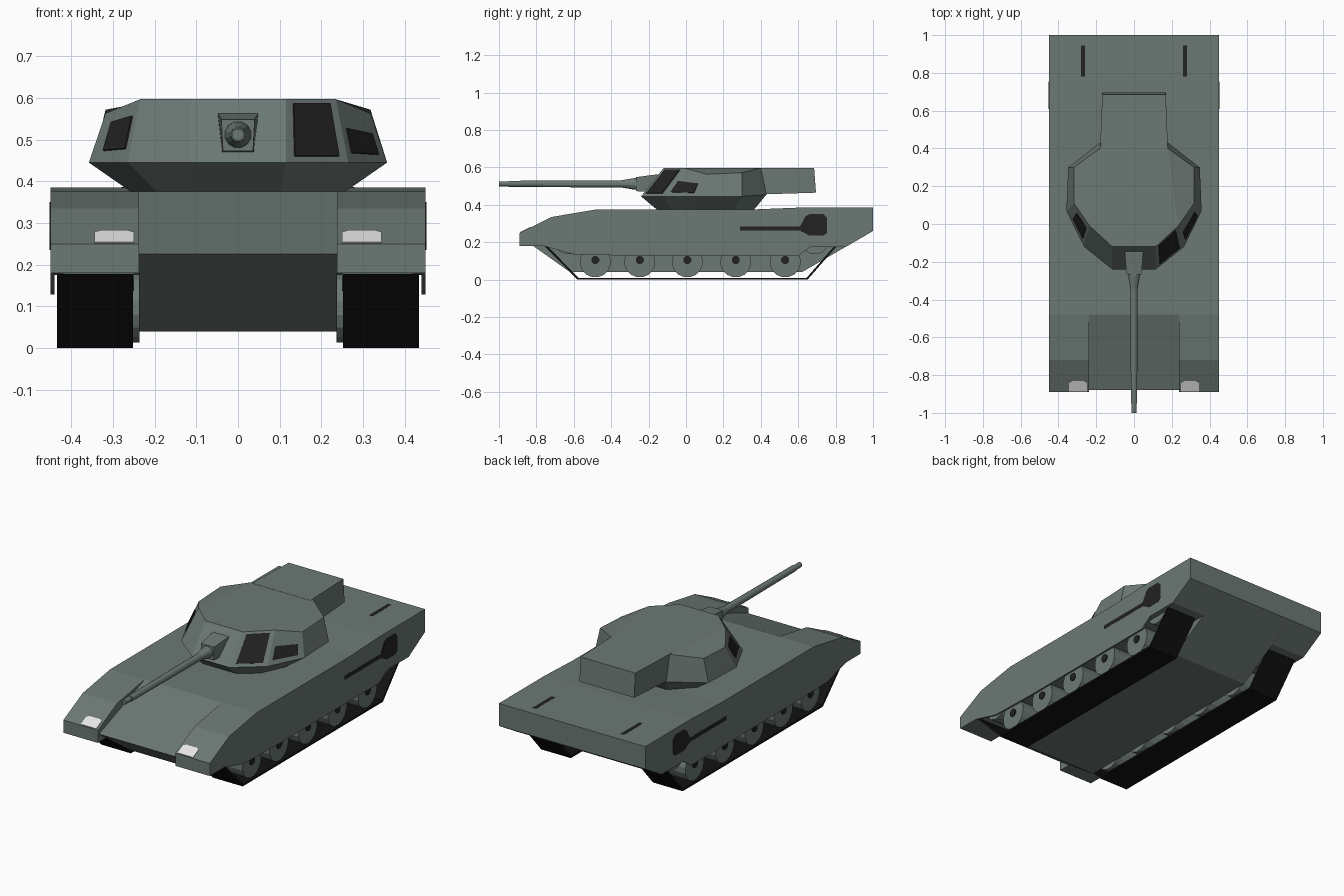
import bpy, bmesh, math
from mathutils import Vector

if "Cube" in bpy.data.objects:
    bpy.data.objects.remove(bpy.data.objects["Cube"])


def material(name, rgb):
    m = bpy.data.materials.new(name)
    m.diffuse_color = (*rgb, 1)
    m.use_nodes = True
    m.node_tree.nodes["Principled BSDF"].inputs["Base Color"].default_value = m.diffuse_color
    return m


GREEN = material("grey_green_paint", (0.15, 0.19, 0.177))
BLACK = material("track_black", (0.006, 0.006, 0.006))
DARK = material("dark_panel", (0.016, 0.016, 0.016))
WHITE = material("lamp_white", (0.8, 0.8, 0.8))


def finish(name, bm, mat):
    bmesh.ops.recalc_face_normals(bm, faces=bm.faces)
    me = bpy.data.meshes.new(name)
    bm.to_mesh(me)
    bm.free()
    me.materials.append(mat)
    ob = bpy.data.objects.new(name, me)
    bpy.context.collection.objects.link(ob)
    return ob


def loft(name, rings, mat):
    """Closed skin through rings of equal point count, with end caps."""
    bm = bmesh.new()
    vs = [[bm.verts.new(p) for p in r] for r in rings]
    n = len(rings[0])
    for a, b in zip(vs, vs[1:]):
        for i in range(n):
            j = (i + 1) % n
            bm.faces.new((a[i], a[j], b[j], b[i]))
    bm.faces.new(vs[0])
    bm.faces.new(vs[-1])
    return finish(name, bm, mat)


def side_prism(name, profile, x0, x1, mat):
    """Extrude a (y, z) profile across x."""
    return loft(name, [[(x, y, z) for y, z in profile] for x in (x0, x1)], mat)


def plate(name, corners, mat, t=0.004):
    c = [Vector(p) for p in corners]
    n = (c[2] - c[0]).cross(c[3] - c[1]).normalized() * t
    return loft(name, [[p - n for p in c], [p + n for p in c]], mat)


def circle(axis, r, n, u, v, w):
    """Circle about x or y, at axis position u, centred on (v, w)."""
    out = []
    for i in range(n):
        a = 2 * math.pi * (i + 0.5) / n
        p, q = v + r * math.cos(a), w + r * math.sin(a)
        out.append((u, p, q) if axis == "x" else (p, u, q))
    return out


# Hull: central body and the two overhanging fenders
deck = [(-0.48, 0.375), (0.35, 0.375), (0.6, 0.385), (1, 0.385), (1, 0.26)]
side_prism("hull_body", [(-0.62, 0.04), (-0.88, 0.225)] + deck + [(0.62, 0.04)],
           -0.238, 0.238, GREEN)
for s, tag in ((-1, "left"), (1, "right")):
    side_prism("fender_" + tag,
               [(-0.89, 0.18), (-0.89, 0.25), (-0.72, 0.335)] + deck + [(0.855, 0.175)],
               s * 0.238, s * 0.45, GREEN)
    side_prism("side_skirt_" + tag,
               [(-0.78, 0.185), (-0.6, 0.135), (-0.3, 0.128), (0.6, 0.128), (0.68, 0.185)],
               s * 0.44, s * 0.45, GREEN)

    # Track: thin open band bent around the wheels
    side_prism("track_" + tag,
               [(-0.755, 0.178), (-0.58, 0), (0.65, 0), (0.805, 0.178),
                (0.792, 0.178), (0.645, 0.01), (-0.575, 0.01), (-0.74, 0.178)],
               s * 0.252, s * 0.435, BLACK)

    # Road wheels with dark hubs, and end wheels half hidden by the fender
    for i, y in enumerate((-0.485, -0.247, 0.007, 0.266, 0.53)):
        loft(f"road_wheel_{tag}_{i}",
             [circle("x", 0.083, 16, s * x, y, 0.095) for x in (0.236, 0.425)], GREEN)
        loft(f"wheel_hub_{tag}_{i}",
             [circle("x", 0.023, 8, s * x, y, 0.105) for x in (0.42, 0.43)], DARK)
    for part, y in (("idler", -0.63), ("sprocket", 0.69)):
        loft(f"{part}_{tag}",
             [circle("x", 0.075, 16, s * x, y, 0.21) for x in (0.25, 0.42)], GREEN)

    # Headlight lying on the sloped fender nose
    plate("headlight_" + tag,
          [(s * x, y, 0.25 + (y + 0.89) * 0.5)
           for x, y in ((0.25, -0.886), (0.345, -0.886), (0.345, -0.838),
                        (0.33, -0.83), (0.265, -0.83), (0.25, -0.838))], WHITE, 0.003)

    # Side exhaust grille with its long slot
    side_prism("exhaust_grille_" + tag,
               [(0.61, 0.285), (0.64, 0.34), (0.66, 0.35), (0.735, 0.35), (0.755, 0.33),
                (0.755, 0.25), (0.735, 0.235), (0.66, 0.235), (0.61, 0.262)],
               s * 0.446, s * 0.452, DARK)
    side_prism("exhaust_slot_" + tag,
               [(0.29, 0.262), (0.29, 0.285), (0.612, 0.285), (0.612, 0.262)],
               s * 0.446, s * 0.4505, DARK)
    # Rear deck slot
    plate("deck_slot_" + tag,
          [(s * 0.26, 0.78, 0.385), (s * 0.28, 0.78, 0.385),
           (s * 0.28, 0.945, 0.385), (s * 0.26, 0.945, 0.385)], DARK, 0.001)

# Turret: half outlines mirrored into full rings
low = [(0.1, -0.15, 0.37), (0.19, -0.08, 0.37), (0.25, 0.05, 0.37),
       (0.24, 0.25, 0.37), (0.13, 0.36, 0.37)]
mid = [(0.115, -0.24, 0.445), (0.265, -0.12, 0.445), (0.358, 0.07, 0.445),
       (0.348, 0.3, 0.445), (0.18, 0.43, 0.455)]
top = [(0.115, -0.12, 0.597), (0.235, -0.01, 0.597), (0.318, 0.11, 0.563),
       (0.318, 0.3, 0.572), (0.18, 0.4, 0.597)]


def flip(p):
    return (-p[0], p[1], p[2])


bm = bmesh.new()
rings = [[bm.verts.new(p) for p in h + [flip(q) for q in reversed(h)]]
         for h in (low, mid, top)]
for a, b in zip(rings, rings[1:]):
    for i in range(10):
        j = (i + 1) % 10
        bm.faces.new((a[i], a[j], b[j], b[i]))
bm.faces.new(rings[0])
t = rings[2]
bm.faces.new((t[0], t[1], t[4], t[5], t[8], t[9]))
bm.faces.new((t[1], t[2], t[3], t[4]))
bm.faces.new((t[5], t[6], t[7], t[8]))
finish("turret", bm, GREEN)

# Turret bustle
loft("turret_bustle",
     [[(-w, y0, 0.455 + d), (w, y0, 0.455 + d), (w, y1, 0.598), (-w, y1, 0.598)]
      for w, y0, y1, d in ((0.18, 0.38, 0.38, 0), (0.168, 0.695, 0.685, 0.01))], GREEN)


def wall_panel(name, seg, s, u0, u1, v0, v1):
    """Dark plate set on one upper wall of the turret."""
    a, b, c, d = (Vector(p if s > 0 else flip(p))
                  for p in (mid[seg], mid[seg + 1], top[seg + 1], top[seg]))
    plate(name, [a.lerp(b, u).lerp(d.lerp(c, u), v)
                 for u, v in ((u0, v0), (u1, v0), (u1, v1), (u0, v1))], DARK)


wall_panel("front_right_window", 0, 1, 0.14, 0.86, 0.1, 0.93)
wall_panel("side_right_window", 1, 1, 0.12, 0.82, 0.15, 0.55)
wall_panel("side_left_window", 1, -1, 0.12, 0.7, 0.22, 0.75)

# Gun mantlet, collar and stepped barrel
loft("gun_mantlet",
     [[(-w, y, z0), (w, y, z0), (v, y, z1), (-v, y, z1)]
      for w, v, y, z0, z1 in ((0.04, 0.05, -0.12, 0.468, 0.565),
                              (0.04, 0.048, -0.16, 0.468, 0.562),
                              (0.036, 0.04, -0.268, 0.473, 0.548))], GREEN)
loft("gun_barrel",
     [circle("y", r, 12, y, 0, 0.512)
      for y, r in ((-0.25, 0.032), (-0.275, 0.032), (-0.345, 0.02), (-0.95, 0.017),
                   (-0.95, 0.014), (-1.0, 0.014))], GREEN)
